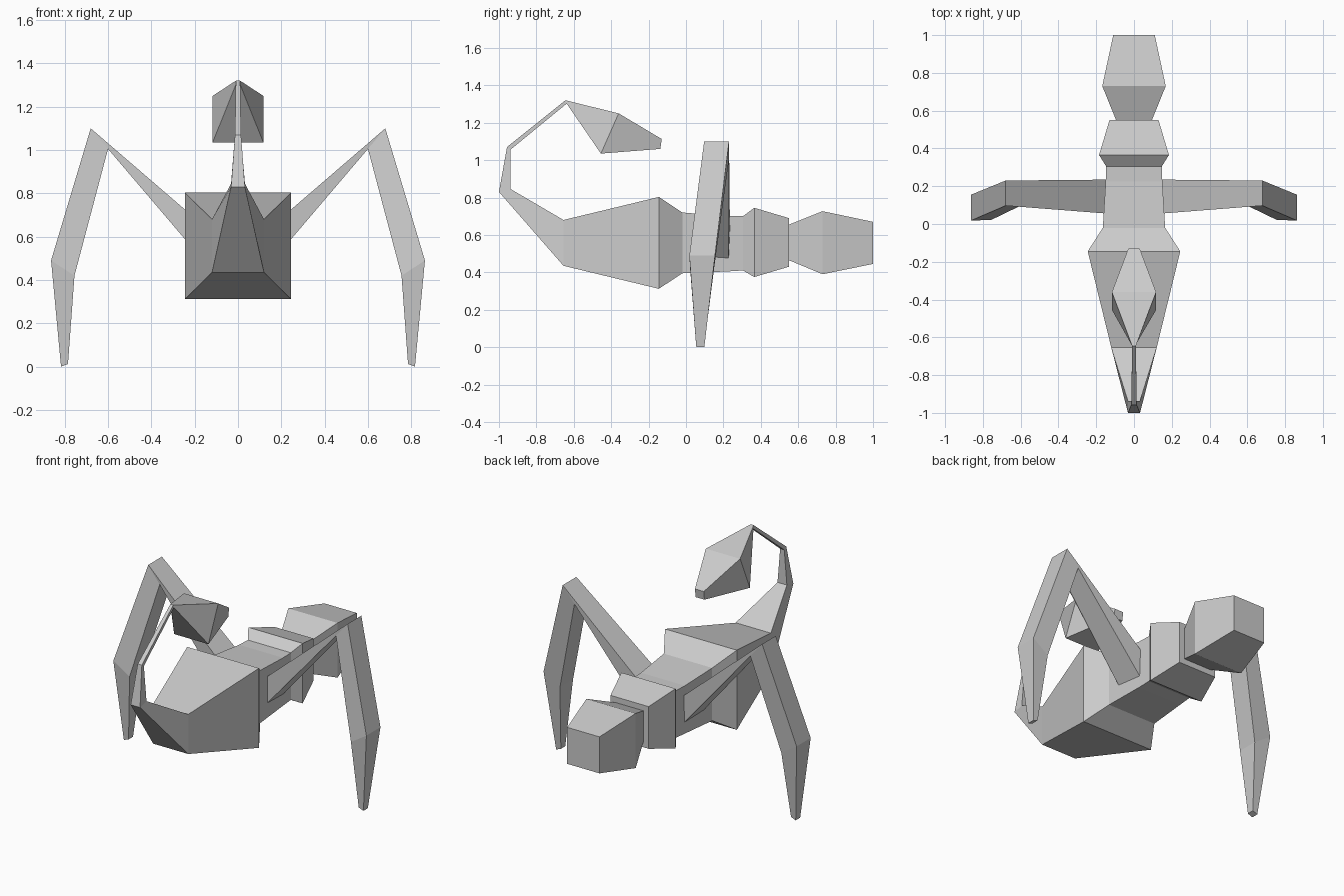
import bpy, bmesh

if "Cube" in bpy.data.objects:
    bpy.data.objects.remove(bpy.data.objects["Cube"])

grey = bpy.data.materials.new("plain_grey")
grey.diffuse_color = (0.6, 0.6, 0.6, 1)
grey.use_nodes = True
grey.node_tree.nodes["Principled BSDF"].inputs["Base Color"].default_value = grey.diffuse_color


def loft(name, rings):
    """Skin a chain of four-cornered rings into a closed flat-faced tube."""
    bm = bmesh.new()
    loops = [[bm.verts.new(p) for p in ring] for ring in rings]
    for a, b in zip(loops, loops[1:]):
        for i in range(4):
            j = (i + 1) % 4
            bm.faces.new((a[i], a[j], b[j], b[i]))
    bm.faces.new(loops[0])
    bm.faces.new(loops[-1][::-1])
    bmesh.ops.recalc_face_normals(bm, faces=bm.faces)
    mesh = bpy.data.meshes.new(name)
    bm.to_mesh(mesh)
    bm.free()
    mesh.materials.append(grey)
    obj = bpy.data.objects.new(name, mesh)
    bpy.context.collection.objects.link(obj)
    return obj


def section(hw, low, high):
    """Ring symmetric in x; low and high are (y, z) of its two edges."""
    return [(-hw, *low), (hw, *low), (hw, *high), (-hw, *high)]


def upright(y, hw, z0, z1):
    return section(hw, (y, z0), (y, z1))


# Head, neck, shoulders, waist, abdomen and curled tail in one skin
loft("body_and_tail", [
    upright(1.0, 0.11, 0.445, 0.67),
    upright(0.73, 0.168, 0.39, 0.727),
    upright(0.55, 0.095, 0.465, 0.655),
    upright(0.55, 0.13, 0.43, 0.69),
    upright(0.365, 0.185, 0.375, 0.745),
    upright(0.305, 0.147, 0.41, 0.70),
    upright(0.225, 0.15, 0.405, 0.70),
    upright(-0.02, 0.165, 0.395, 0.72),
    upright(-0.145, 0.245, 0.312, 0.803),
    upright(-0.655, 0.12, 0.435, 0.68),
    section(0.032, (-1.0, 0.83), (-0.937, 0.845)),
    section(0.014, (-0.957, 1.07), (-0.937, 1.057)),
    section(0.01, (-0.645, 1.32), (-0.638, 1.302)),
])

# Stinger bulb at the tail end
loft("stinger", [
    section(0.01, (-0.638, 1.302), (-0.645, 1.32)),
    section(0.117, (-0.455, 1.035), (-0.36, 1.25)),
    section(0.03, (-0.137, 1.06), (-0.13, 1.113)),
])


def leg_ring(outer, inner, oy, iy):
    """outer, inner are (x, z); oy, iy their (front, back) y values."""
    (ox, oz), (ix, iz) = outer, inner
    return [(ox, oy[0], oz), (ox, oy[1], oz), (ix, iy[1], iz), (ix, iy[0], iz)]


leg = [
    leg_ring((0.14, 0.635), (0.14, 0.465), (0.055, 0.235), (0.055, 0.228)),
    leg_ring((0.68, 1.10), (0.60, 1.005), (0.097, 0.23), (0.097, 0.23)),
    leg_ring((0.863, 0.49), (0.755, 0.42), (0.018, 0.155), (0.022, 0.15)),
    leg_ring((0.817, 0.005), (0.785, 0.015), (0.055, 0.098), (0.055, 0.098)),
]
leg[-1] = [(x, y, 0.0 if x > 0.8 else 0.012) for x, y, z in leg[-1]]

# Mirrored pair of bent legs
for side, sign in (("right", 1), ("left", -1)):
    loft(side + "_leg", [[(sign * x, y, z) for x, y, z in ring] for ring in leg])
